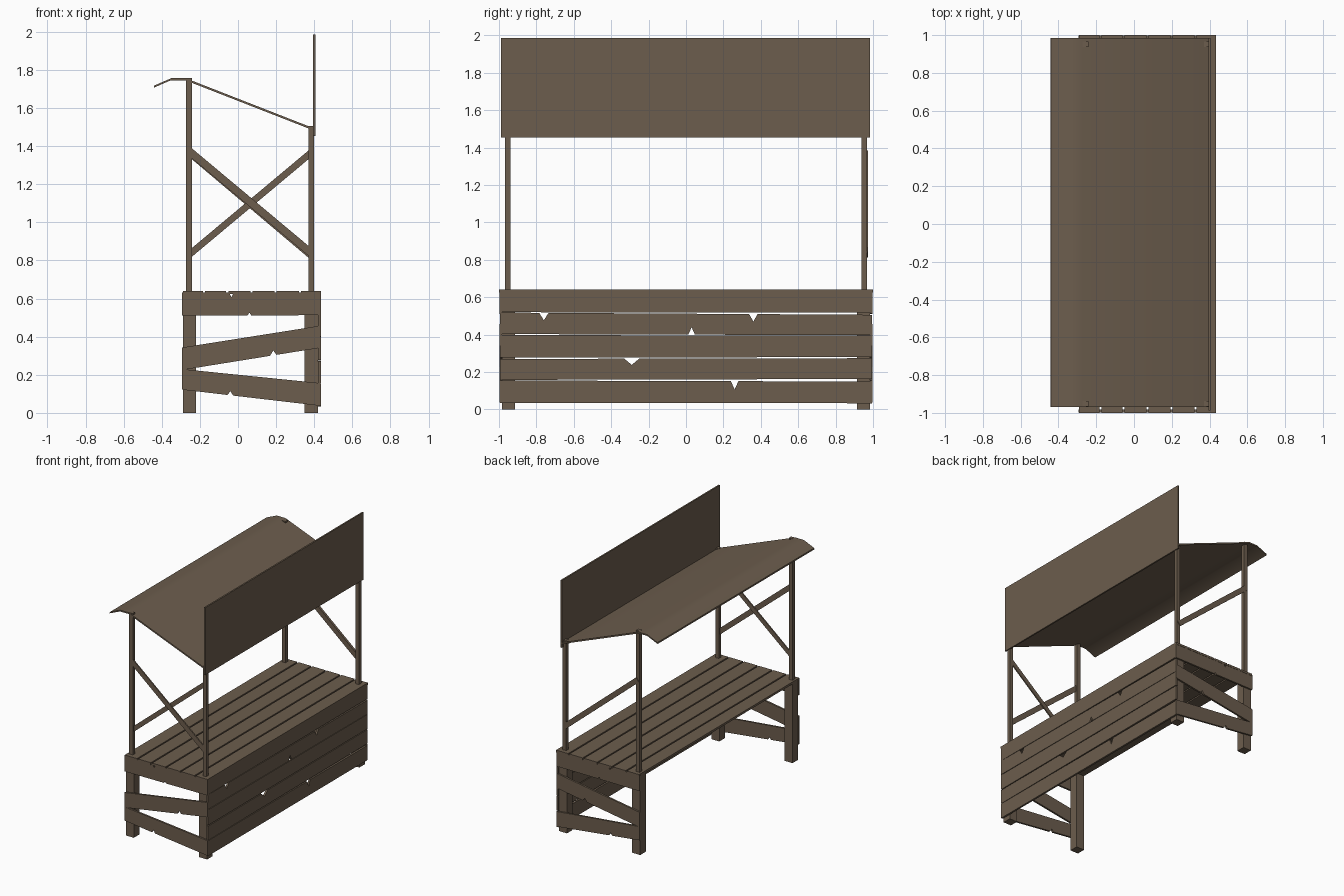
import bpy, math
from mathutils import Vector

if "Cube" in bpy.data.objects:
    bpy.data.objects.remove(bpy.data.objects["Cube"])

wood = bpy.data.materials.new("brown_wood")
wood.diffuse_color = (0.15, 0.11, 0.075, 1)
wood.use_nodes = True
wood.node_tree.nodes["Principled BSDF"].inputs["Base Color"].default_value = wood.diffuse_color


def extrude(name, outline, axis, lo, hi):
    """Extrude a 2D outline along 'x' (outline is y,z) or 'y' (outline is x,z)."""
    place = (lambda p, d: (d, p[0], p[1])) if axis == 'x' else (lambda p, d: (p[0], d, p[1]))
    lo, hi = sorted((lo, hi))
    n = len(outline)
    verts = [place(p, lo) for p in outline] + [place(p, hi) for p in outline]
    faces = [tuple(range(n))[::-1], tuple(range(n, 2 * n))]
    faces += [(i, (i + 1) % n, n + (i + 1) % n, n + i) for i in range(n)]
    if axis == 'y':
        faces = [f[::-1] for f in faces]
    me = bpy.data.meshes.new(name)
    me.from_pydata(verts, [], faces)
    me.materials.append(wood)
    ob = bpy.data.objects.new(name, me)
    bpy.context.collection.objects.link(ob)
    return ob


def box(name, x, y, z):
    return extrude(name, [(x[0], z[0]), (x[1], z[0]), (x[1], z[1]), (x[0], z[1])], 'y', *y)


def board_outline(a, b, left, right, bottom=(), top=()):
    """Long board from a to b; left/right = (low, high); notches = (position, width, depth)."""
    def edge(k, notches, sign):
        z = lambda u: left[k] + (right[k] - left[k]) * (u - a) / (b - a)
        pts = [(a, left[k])]
        for u, w, d in notches:
            pts += [(u - w / 2, z(u - w / 2)), (u, z(u) + sign * d), (u + w / 2, z(u + w / 2))]
        return pts + [(b, right[k])]
    return edge(0, bottom, 1) + edge(1, top, -1)[::-1]


def beam(name, p, q, width, y0, y1):
    """Slanted brace in the xz plane."""
    p, q = Vector(p), Vector(q)
    d = (q - p).normalized()
    n = Vector((-d.y, d.x)) * width / 2
    return extrude(name, [tuple(v) for v in (p - n, q - n, q + n, p + n)], 'y', y0, y1)


# Table top planks
cuts = [-0.295, -0.177, -0.056, 0.071, 0.198, 0.325, 0.441]
for i in range(6):
    box(f"counter_plank_{i + 1}", (cuts[i] + 0.005, cuts[i + 1] - 0.006), (-1, 1), (0.624, 0.641))

# Front panel planks, slightly crooked and chipped
front = [
    ((0.52, 0.635), (0.517, 0.635), [], []),
    ((0.403, 0.518), (0.397, 0.506), [(0.03, 0.035, 0.04)], [(-0.76, 0.05, 0.04), (0.36, 0.045, 0.04)]),
    ((0.277, 0.398), (0.28, 0.394), [], []),
    ((0.158, 0.27), (0.163, 0.274), [], [(-0.29, 0.08, 0.033)]),
    ((0.035, 0.155), (0.033, 0.149), [], [(0.26, 0.04, 0.045)]),
]
for i, (l, r, b, t) in enumerate(front):
    extrude(f"front_plank_{i + 1}", board_outline(-0.995, 0.995, l, r, b, t), 'x', 0.42, 0.435)

# End planks (two of them slanted)
ends = [
    ("top", (0.51, 0.632), (0.513, 0.632), [(0.06, 0.02, 0.015)], [(-0.035, 0.025, 0.025)]),
    ("middle", (0.225, 0.343), (0.342, 0.458), [(0.185, 0.035, 0.025)], []),
    ("lower", (0.122, 0.23), (0.037, 0.156), [(-0.04, 0.03, 0.022)], []),
]
for s, side in ((-1, "left"), (1, "right")):
    for n, l, r, b, t in ends:
        extrude(f"{side}_{n}_end_plank", board_outline(-0.294, 0.434, l, r, b, t), 'y', s * 0.983, s * 0.998)

    # Legs and canopy poles
    for x0, x1, n in ((-0.29, -0.22, "back"), (0.35, 0.42, "front")):
        box(f"{side}_{n}_leg", (x0, x1), (s * 0.915, s * 0.985), (0, 0.626))
    box(f"{side}_back_pole", (-0.273, -0.242), (s * 0.937, s * 0.967), (0.6, 1.757))
    box(f"{side}_front_pole", (0.37, 0.4), (s * 0.937, s * 0.967), (0.6, 1.507))

# Cross braces: a full cross at one end, a single brace at the other
beam("left_brace_down", (-0.257, 1.375), (0.385, 0.838), 0.04, -0.962, -0.952)
beam("left_brace_up", (-0.257, 0.83), (0.385, 1.367), 0.035, -0.951, -0.941)
beam("right_brace_down", (-0.257, 1.37), (0.385, 0.828), 0.04, 0.955, 0.974)

# Bent canopy sheet
ridge = [(-0.44, 1.718), (-0.35, 1.757), (-0.275, 1.757), (0.398, 1.494)]
under = [(x - 0.002, z - 0.011) for x, z in ridge]
canopy = extrude("canopy", under + ridge[::-1], 'y', -0.97, 0.985)
bpy.ops.object.select_all(action='DESELECT')
canopy.select_set(True)
bpy.context.view_layer.objects.active = canopy
bpy.ops.object.shade_smooth_by_angle(angle=math.radians(30))

# Upright sign board
box("sign_board", (0.394, 0.406), (-0.988, 0.985), (1.453, 1.985))
